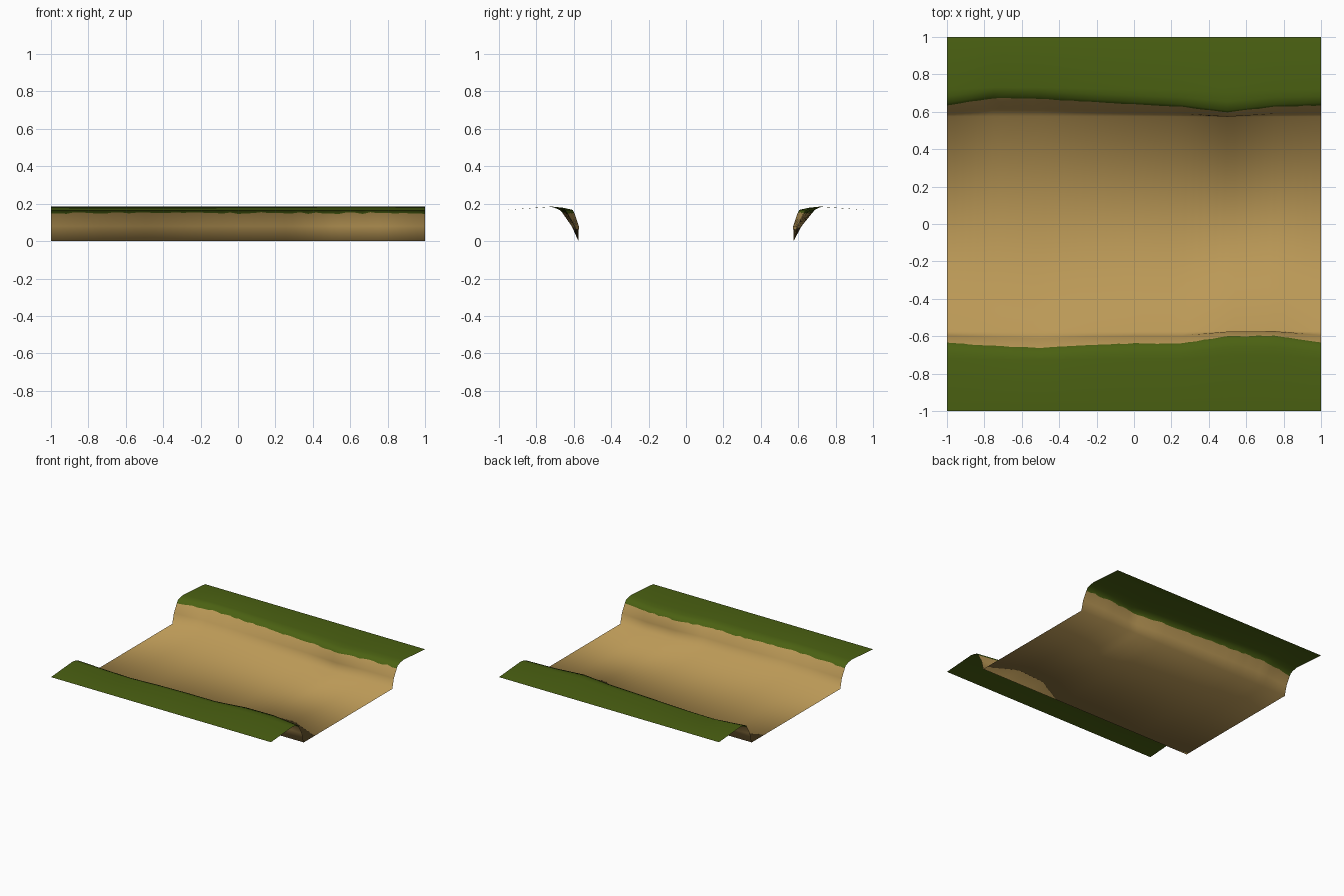
import bpy, bmesh, random

if "Cube" in bpy.data.objects:
    bpy.data.objects.remove(bpy.data.objects["Cube"])

random.seed(4)


def material(name, rgb):
    m = bpy.data.materials.new(name)
    m.diffuse_color = (*rgb, 1)
    m.use_nodes = True
    m.node_tree.nodes["Principled BSDF"].inputs["Base Color"].default_value = m.diffuse_color
    return m


sand = material("sandy earth", (0.50, 0.32, 0.095))
grass = material("grass green", (0.07, 0.12, 0.006))

# How far each bank is worn back (0 = tight, 1 = wide), every 0.25 along x
WEAR = {1: [0.5, 1.0, 0.95, 0.75, 0.57, 0.4, 0.0, 0.38, 0.5],
        -1: [0.5, 0.72, 0.85, 0.65, 0.55, 0.55, 0.05, 0.0, 0.5]}
STEPS = 48


def wear(side, x):
    t = (x + 1) * 4
    i = min(int(t), 7)
    return WEAR[side][i] + (WEAR[side][i + 1] - WEAR[side][i]) * (t - i)


def bank(side, x):
    """Bank section from the foot out to the tile edge."""
    d = wear(side, x)
    j = random.uniform(-0.005, 0.005)          # ragged grass line
    pts = [(0.575, 0), (0.573 + 0.045 * d, 0.08),
           (0.597 + 0.076 * d + j * 0.4, 0.15 + j),
           (0.606 + 0.083 * d, 0.167), (0.655 + 0.055 * d, 0.178),
           (0.71 + 0.02 * d, 0.184), (1.0, 0.164)]
    return [(x, side * y, z) for y, z in pts]


# Channel: one continuous sheet, grass above the ragged line
bm = bmesh.new()
rows = []
for i in range(STEPS + 1):
    x = -1 + 2 * i / STEPS
    section = bank(-1, x)[::-1] + bank(1, x)
    rows.append([bm.verts.new(p) for p in section])
n = len(rows[0])
for a, b in zip(rows, rows[1:]):
    for k in range(n - 1):
        f = bm.faces.new((a[k], b[k], b[k + 1], a[k + 1]))
        f.smooth = True
        f.material_index = int(k < 4 or k >= n - 5)
mesh = bpy.data.meshes.new("river_channel")
bm.to_mesh(mesh)
bm.free()
mesh.materials.append(sand)
mesh.materials.append(grass)
bpy.context.collection.objects.link(bpy.data.objects.new("river_channel", mesh))
